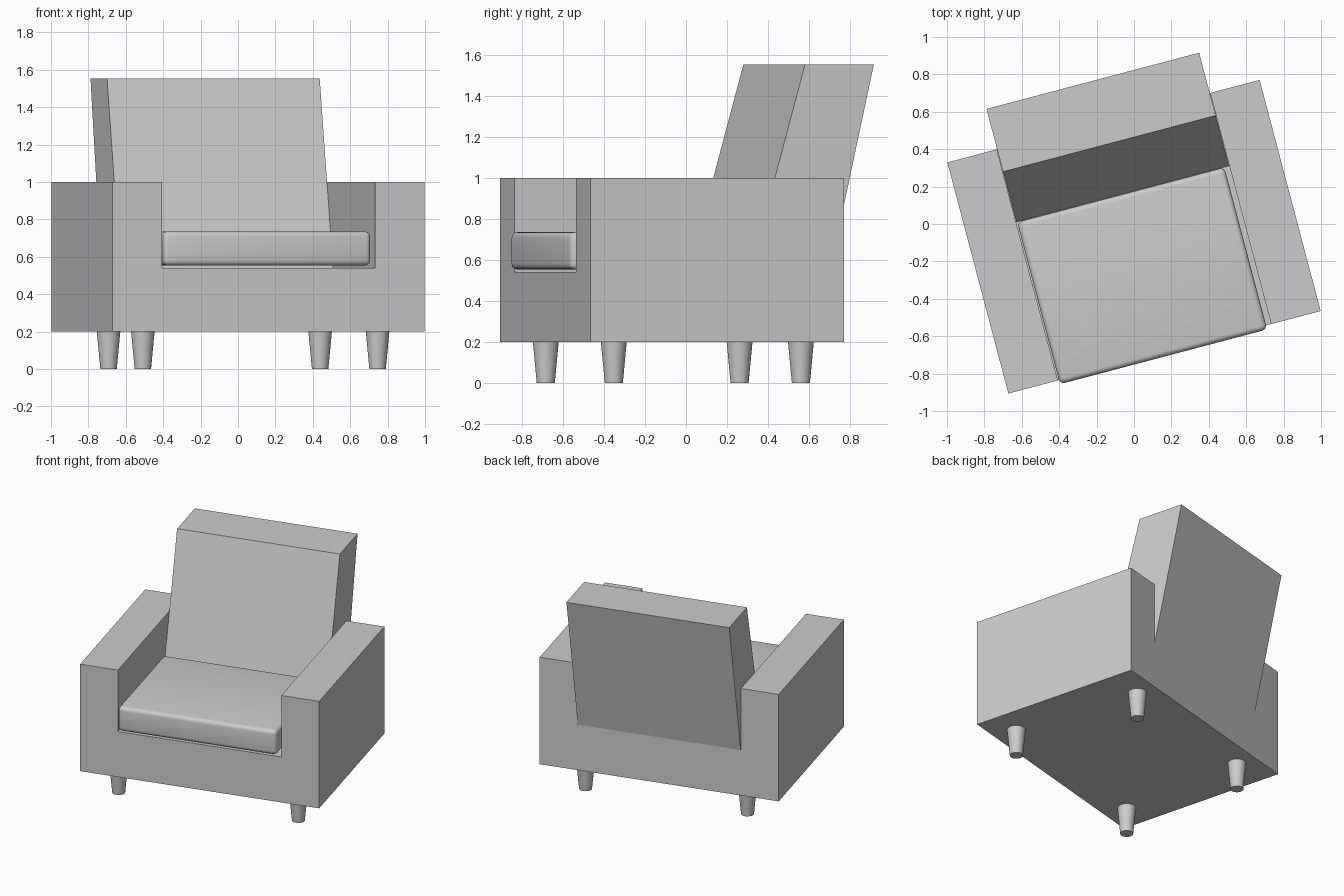
import bpy, bmesh, math
from mathutils import Matrix

if "Cube" in bpy.data.objects:
    bpy.data.objects.remove(bpy.data.objects["Cube"])

# The chair is turned about z; parts are built in its own frame, then placed
PLACE = Matrix.Translation((0, -0.068, 0)) @ Matrix.Rotation(math.radians(14.8), 4, 'Z')


def finish(name, bm, smooth=False):
    bmesh.ops.recalc_face_normals(bm, faces=bm.faces)
    mesh = bpy.data.meshes.new(name)
    bm.to_mesh(mesh)
    bm.free()
    obj = bpy.data.objects.new(name, mesh)
    obj.matrix_world = PLACE
    bpy.context.collection.objects.link(obj)
    if smooth:
        bpy.ops.object.select_all(action='DESELECT')
        obj.select_set(True)
        bpy.context.view_layer.objects.active = obj
        bpy.ops.object.shade_smooth_by_angle(angle=math.radians(40))
    return obj


def extrude_profile(name, points, offset):
    bm = bmesh.new()
    face = bm.faces.new([bm.verts.new(p) for p in points])
    new = bmesh.ops.extrude_face_region(bm, geom=[face])["geom"]
    verts = [g for g in new if isinstance(g, bmesh.types.BMVert)]
    bmesh.ops.translate(bm, verts=verts, vec=offset)
    return finish(name, bm)


# Body with both arms: U-shaped profile run front to back
W, D, INNER, FLOOR, TOP = 0.8635, 0.639, 0.59, 0.54, 1.0
half = [(W, 0.2), (W, TOP), (INNER, TOP), (INNER, FLOOR)]
outline = half + [(-x, z) for x, z in reversed(half)]
extrude_profile("body_and_arms", [(x, -D, z) for x, z in outline], (0, 2 * D, 0))

# Leaning backrest
side = [(0.237, FLOOR), (0.515, 1.553), (0.862, 1.553), (D, FLOOR)]
extrude_profile("backrest", [(-0.588, y, z) for y, z in side], (1.176, 0, 0))

# Rounded seat cushion
bm = bmesh.new()
bmesh.ops.create_cube(bm, size=1, matrix=Matrix.Translation((-0.011, -0.213, 0.644))
                      @ Matrix.Diagonal((1.146, 0.896, 0.182, 1)))
bmesh.ops.bevel(bm, geom=bm.edges[:], offset=0.028, segments=4, profile=0.5,
                affect='EDGES')
finish("seat_cushion", bm, smooth=True)

# Tapered legs, front pair set wider than the back pair
for row, x, y in (("front", 0.649, -0.465), ("back", 0.585, 0.495)):
    for label, s in (("left", -1), ("right", 1)):
        bm = bmesh.new()
        bmesh.ops.create_cone(bm, cap_ends=True, segments=32, radius1=0.044,
                              radius2=0.063, depth=0.2,
                              matrix=Matrix.Translation((s * x, y, 0.1)))
        finish(f"{row}_{label}_leg", bm, smooth=True)
